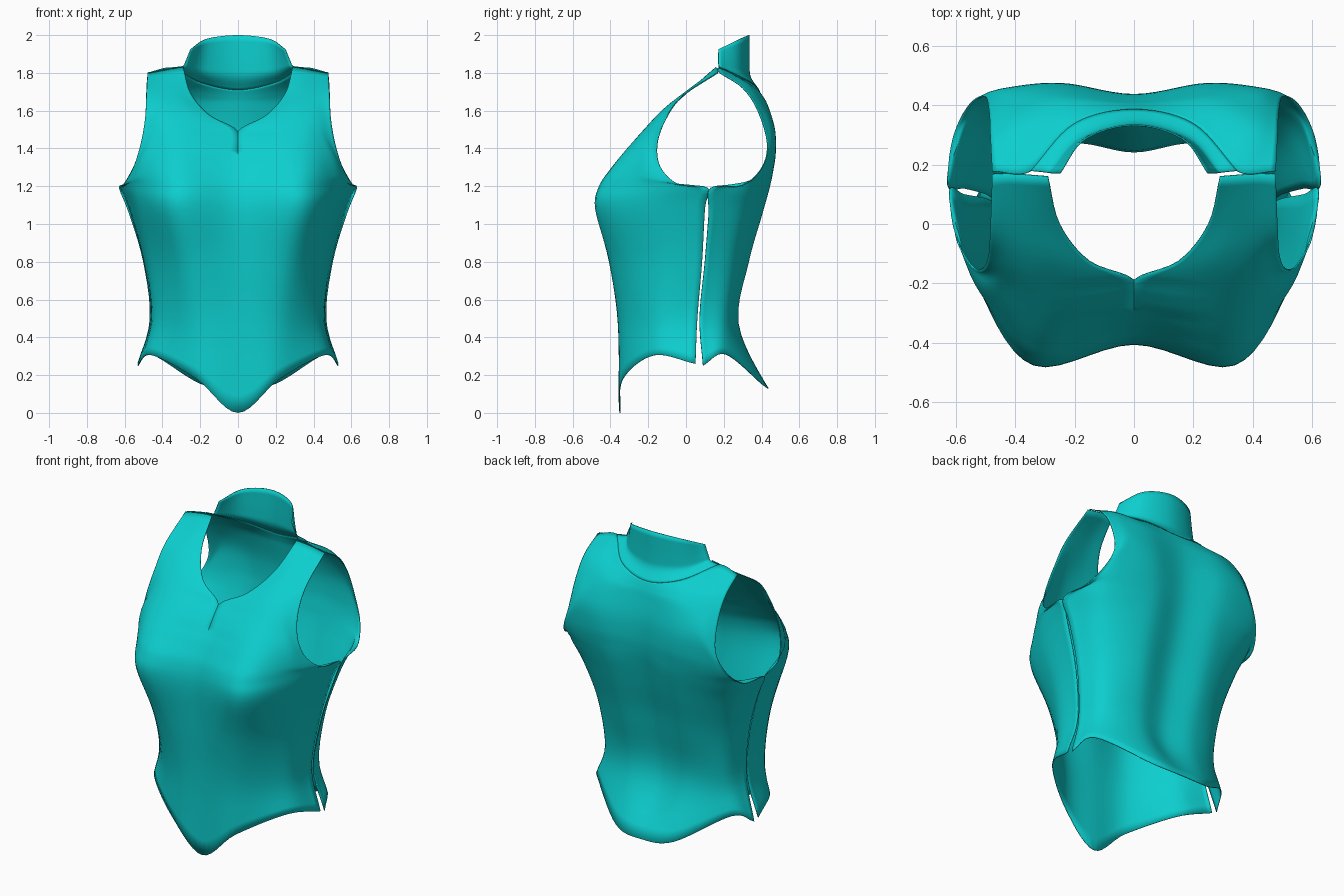
import bpy, bmesh
from mathutils import Vector

teal = bpy.data.materials.new("teal_cloth")
teal.diffuse_color = (0.004, 0.62, 0.62, 1)


def smooth_line(pts, steps, mirrored=False):
    """Catmull-Rom line through pts; a mirrored line starts on the centre plane."""
    p = [Vector(q) for q in pts]
    first = 2 * p[0] - p[1]
    if mirrored and abs(p[0].x) < 1e-4:
        first = Vector((-p[1].x, p[1].y, p[1].z))
    p = [first] + p + [2 * p[-1] - p[-2]]
    out = []
    for i in range(1, len(p) - 2):
        a, b, c, d = p[i - 1:i + 3]
        for s in range(steps):
            t = s / steps
            out.append(0.5 * (2 * b + (c - a) * t + (2 * a - 5 * b + 4 * c - d) * t * t
                              + (3 * b - a - 3 * c + d) * t ** 3))
    out.append(p[-2])
    return out


def panel(name, guides, flip):
    """Loft a half panel across its upright guide lines, then mirror it."""
    lines = [smooth_line(g, 5) for g in guides]
    rows = [smooth_line(r, 7, True) for r in zip(*lines)]
    bm = bmesh.new()
    grid = [[bm.verts.new(v) for v in r] for r in rows]
    for r0, r1 in zip(grid, grid[1:]):
        for i in range(len(r0) - 1):
            quad = [r0[i], r0[i + 1], r1[i + 1], r1[i]]
            bm.faces.new(quad[::-1] if flip else quad)
    me = bpy.data.meshes.new(name)
    bm.to_mesh(me)
    bm.free()
    me.materials.append(teal)
    me.shade_smooth()
    ob = bpy.data.objects.new(name, me)
    bpy.context.collection.objects.link(ob)
    m = ob.modifiers.new("mirror", 'MIRROR')
    m.use_clip = True
    s = ob.modifiers.new("cloth_thickness", 'SOLIDIFY')
    s.thickness = 0.005
    s.offset = 0
    bpy.context.view_layer.objects.active = ob
    ob.select_set(True)
    bpy.ops.object.shade_smooth_by_angle(angle=0.8)
    ob.select_set(False)
    return ob


# Front: centre and neckline, bust line, side line, seam and armhole edge
front_centre = [(0, -.35, 0), (0, -.355, .45), (0, -.385, .8), (0, -.405, 1.05), (0, -.39, 1.18),
                (0, -.35, 1.27), (0, -.295, 1.36), (0, -.19, 1.49), (.15, -.125, 1.575),
                (.25, 0, 1.69), (.29, .16, 1.83)]
front_bust = [(.22, -.335, .18), (.24, -.335, .49), (.28, -.39, .8), (.335, -.472, 1.08), (.335, -.452, 1.2),
              (.33, -.395, 1.29), (.31, -.325, 1.38), (.28, -.22, 1.5), (.29, -.12, 1.605),
              (.33, 0, 1.7), (.35, .165, 1.823)]
front_side = [(.455, -.17, .305), (.43, -.15, .5), (.455, -.16, .8), (.505, -.22, 1.08), (.535, -.19, 1.2),
              (.51, -.24, 1.26), (.48, -.23, 1.37), (.42, -.185, 1.5), (.41, -.11, 1.6),
              (.42, 0, 1.695), (.42, .17, 1.81)]
front_edge = [(.53, .05, .26), (.462, .06, .5), (.498, .085, .8), (.575, .1, 1.08), (.622, .115, 1.19),
              (.602, -.04, 1.21), (.552, -.135, 1.3), (.515, -.153, 1.42), (.492, -.11, 1.55),
              (.485, -.02, 1.675), (.478, .168, 1.8)]
panel("front_panel", [front_centre, front_bust, front_side, front_edge], False)

# Back: spine groove, shoulder blade line, outer line, seam and armhole edge
back_centre = [(0, .435, .13), (0, .25, .45), (0, .295, .8), (0, .365, 1.05), (0, .405, 1.2), (0, .425, 1.29),
               (0, .435, 1.38), (0, .433, 1.5), (0, .41, 1.63), (0, .4, 1.67), (0, .385, 1.71)]
back_blade = [(.2, .4, .155), (.2, .275, .48), (.22, .33, .8), (.24, .4, 1.05), (.25, .442, 1.2),
              (.25, .461, 1.29), (.25, .473, 1.38), (.25, .468, 1.5), (.25, .43, 1.63),
              (.23, .39, 1.695), (.2, .337, 1.75)]
back_outer = [(.46, .21, .31), (.4, .21, .5), (.42, .25, .8), (.48, .31, 1.05), (.53, .355, 1.19),
              (.505, .412, 1.27), (.47, .445, 1.37), (.42, .455, 1.5), (.4, .41, 1.62),
              (.39, .325, 1.74), (.345, .18, 1.825)]
back_edge = [(.53, .09, .25), (.465, .072, .5), (.5, .1, .8), (.573, .12, 1.05), (.628, .13, 1.19),
             (.608, .3, 1.205), (.555, .403, 1.3), (.503, .43, 1.43), (.488, .38, 1.6),
             (.484, .3, 1.72), (.478, .178, 1.8)]
panel("back_panel", [back_centre, back_blade, back_outer, back_edge], True)

# Collar: flared base rising to an upright neck band
collar_centre = [(0, .386, 1.71), (0, .342, 1.775), (0, .334, 1.84), (0, .334, 2.0)]
collar_mid = [(.2, .338, 1.752), (.185, .292, 1.795), (.175, .287, 1.85), (.165, .287, 1.98)]
collar_end = [(.347, .18, 1.828), (.292, .174, 1.835), (.277, .172, 1.86), (.25, .172, 1.925)]
panel("collar", [collar_centre, collar_mid, collar_end], True)
